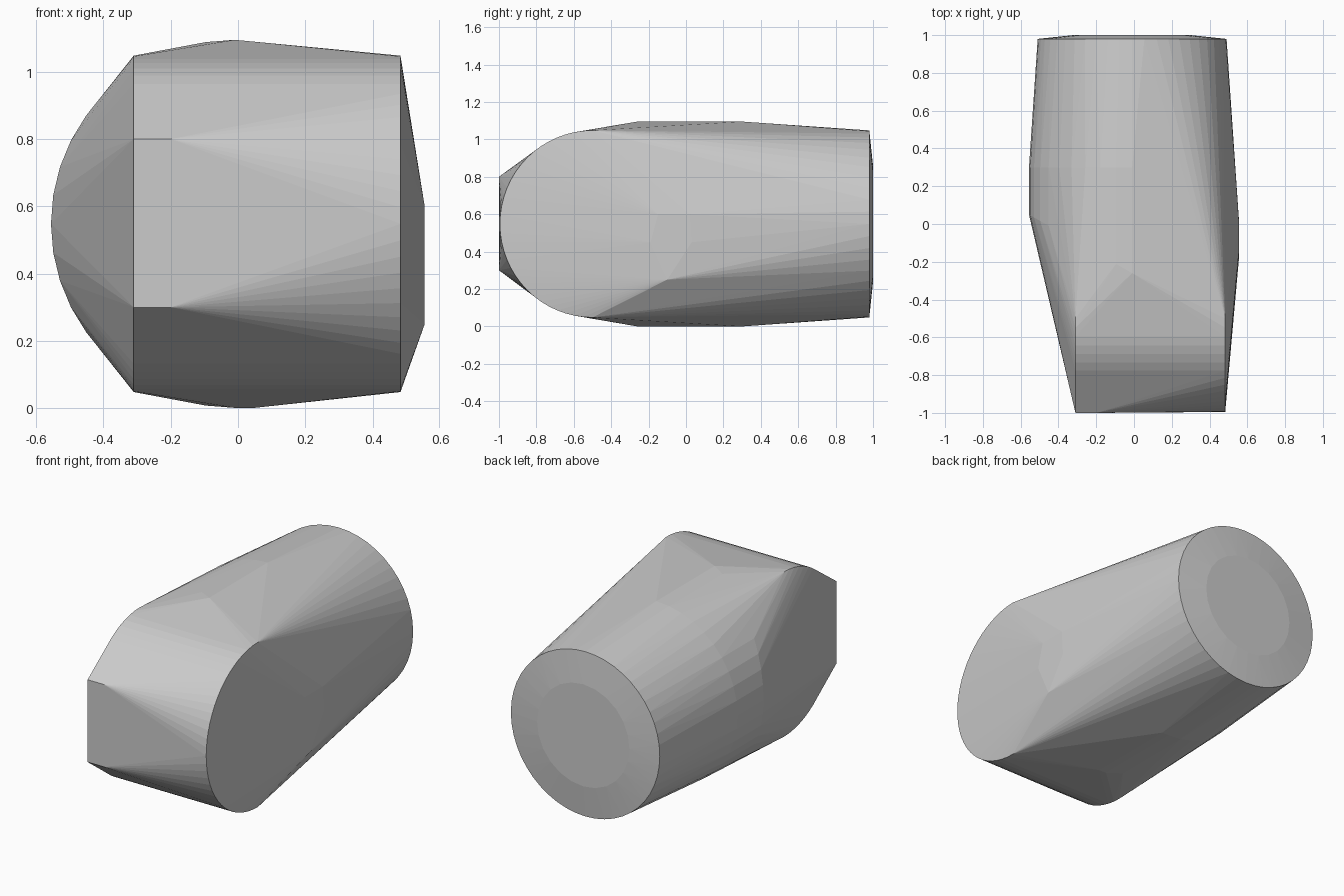
import bpy, bmesh
from math import sin, cos, pi

if "Cube" in bpy.data.objects:
    bpy.data.objects.remove(bpy.data.objects["Cube"])

ZC = 0.548   # height of the long axis
pts = []


def arc(n, a0, a1, fn):
    """Sample fn(cos, sin) on n + 1 steps from a0 to a1."""
    for i in range(n + 1):
        a = a0 + (a1 - a0) * i / n
        pts.append(fn(cos(a), sin(a)))


# round back end with a slightly raised inner disc
arc(48, 0, 2 * pi, lambda c, s: (-0.01 + 0.5 * c, 0.98, ZC + 0.5 * s))
arc(24, 0, 2 * pi, lambda c, s: (-0.01 + 0.31 * c, 1.0, ZC + 0.31 * s))

# rounded nose profiles on the right and left
for x in (0.483, -0.31):
    arc(32, pi / 2, 3 * pi / 2,
        lambda c, s: (x, -0.5 + 0.495 * c, ZC + 0.5 * s))

# flat front panel
for x in (-0.31, -0.2):
    for z in (0.3, 0.8):
        pts.append((x, -1.0, z))

# swollen left half of the barrel, its front rim slanting back at the side
arc(20, pi / 2, 3 * pi / 2,
    lambda c, s: (-0.01 + 0.546 * c, 0.3, ZC + 0.547 * s))
arc(20, pi / 2, 3 * pi / 2,
    lambda c, s: (-0.01 + 0.546 * c, -0.26 - 0.31 * c, ZC + 0.547 * s))
pts += [(0.04, -0.26, 0.0), (0.04, 0.3, 0.0)]

# bulge on the right side
pts += [(0.555, -0.1, 0.25), (0.555, -0.19, 0.45),
        (0.555, -0.15, 0.6), (0.555, 0.02, 0.6), (0.555, 0.03, 0.45)]

# wrap everything in one faceted shell
bm = bmesh.new()
for p in pts:
    bm.verts.new(p)
bmesh.ops.remove_doubles(bm, verts=bm.verts[:], dist=0.0005)
bmesh.ops.convex_hull(bm, input=bm.verts[:])
bmesh.ops.delete(bm, geom=[v for v in bm.verts if not v.link_faces],
                 context='VERTS')
bmesh.ops.recalc_face_normals(bm, faces=bm.faces[:])
mesh = bpy.data.meshes.new("rounded_shell")
bm.to_mesh(mesh)
bm.free()

grey = bpy.data.materials.new("plain grey")
grey.diffuse_color = (0.6, 0.6, 0.6, 1)
grey.use_nodes = True
grey.node_tree.nodes["Principled BSDF"].inputs["Base Color"].default_value = grey.diffuse_color
mesh.materials.append(grey)
shell = bpy.data.objects.new("rounded_shell", mesh)
bpy.context.collection.objects.link(shell)
